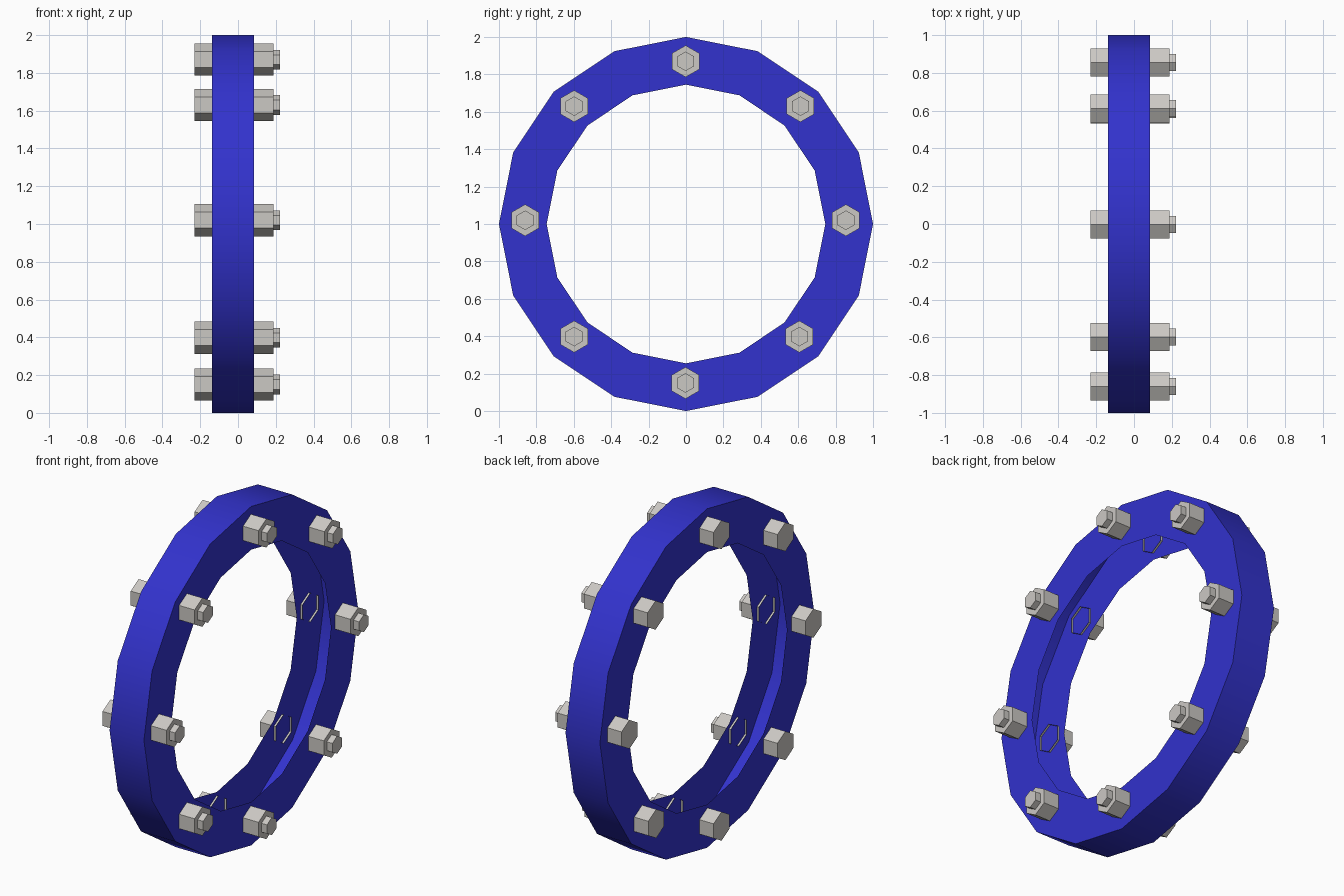
import bpy, bmesh, math

if "Cube" in bpy.data.objects:
    bpy.data.objects.remove(bpy.data.objects["Cube"])


def material(name, rgb):
    m = bpy.data.materials.new(name)
    m.diffuse_color = (*rgb, 1)
    m.use_nodes = True
    m.node_tree.nodes["Principled BSDF"].inputs["Base Color"].default_value = m.diffuse_color
    return m


BLUE = material("blue paint", (0.032, 0.032, 0.61))
STEEL = material("light steel", (0.60, 0.58, 0.55))


def loft(name, rings, sides, centre, mat, cap_end=False):
    """Skin a chain of (x, radius) polygons around the x axis; open at the start."""
    bm = bmesh.new()
    loops = []
    for x, r in rings:
        loops.append([bm.verts.new((x, r * math.sin(2 * math.pi * i / sides),
                                    r * math.cos(2 * math.pi * i / sides)))
                      for i in range(sides)])
    for a, b in zip(loops, loops[1:]):
        for i in range(sides):
            j = (i + 1) % sides
            bm.faces.new((a[i], a[j], b[j], b[i]))
    if cap_end:
        bm.faces.new(loops[-1])
    bmesh.ops.recalc_face_normals(bm, faces=bm.faces)
    me = bpy.data.meshes.new(name)
    bm.to_mesh(me)
    bm.free()
    me.materials.append(mat)
    ob = bpy.data.objects.new(name, me)
    ob.location = (0, *centre)
    bpy.context.collection.objects.link(ob)
    return ob


# Flange ring: channel section, open towards the hole
X0, X1, R_IN = -0.138, 0.086, 0.745
ring = loft("flange_ring", [(X0, R_IN), (X0, 1), (X1, 1), (X1, R_IN)], 16, (0, 1), BLUE)

# make the ring normals point outwards
bm = bmesh.new()
bm.from_mesh(ring.data)
bm.faces.ensure_lookup_table()
if any(f.normal.x > 0.9 and f.calc_center_median().x < 0 for f in bm.faces):
    bmesh.ops.reverse_faces(bm, faces=bm.faces)
bm.to_mesh(ring.data)
bm.free()
bpy.context.view_layer.objects.active = ring
ring.select_set(True)
bpy.ops.object.shade_smooth_by_angle(angle=math.radians(30))

# Bolts: hexagonal head on one side, nut with stud tip on the other
centres = [(-0.002, 1.87), (0.612, 1.63), (0.855, 1.02), (0.606, 0.398),
           (-0.003, 0.15), (-0.598, 0.398), (-0.86, 1.02), (-0.598, 1.63)]
R, TIP = 0.085, 0.052
for n, c in enumerate(centres, 1):
    loft(f"bolt_head_{n}", [(X0 + 0.012, R), (-0.23, R)], 6, c, STEEL, True)
    loft(f"nut_{n}", [(X1 - 0.012, R), (0.187, R), (0.187, TIP), (0.223, TIP)],
         6, c, STEEL, True)
